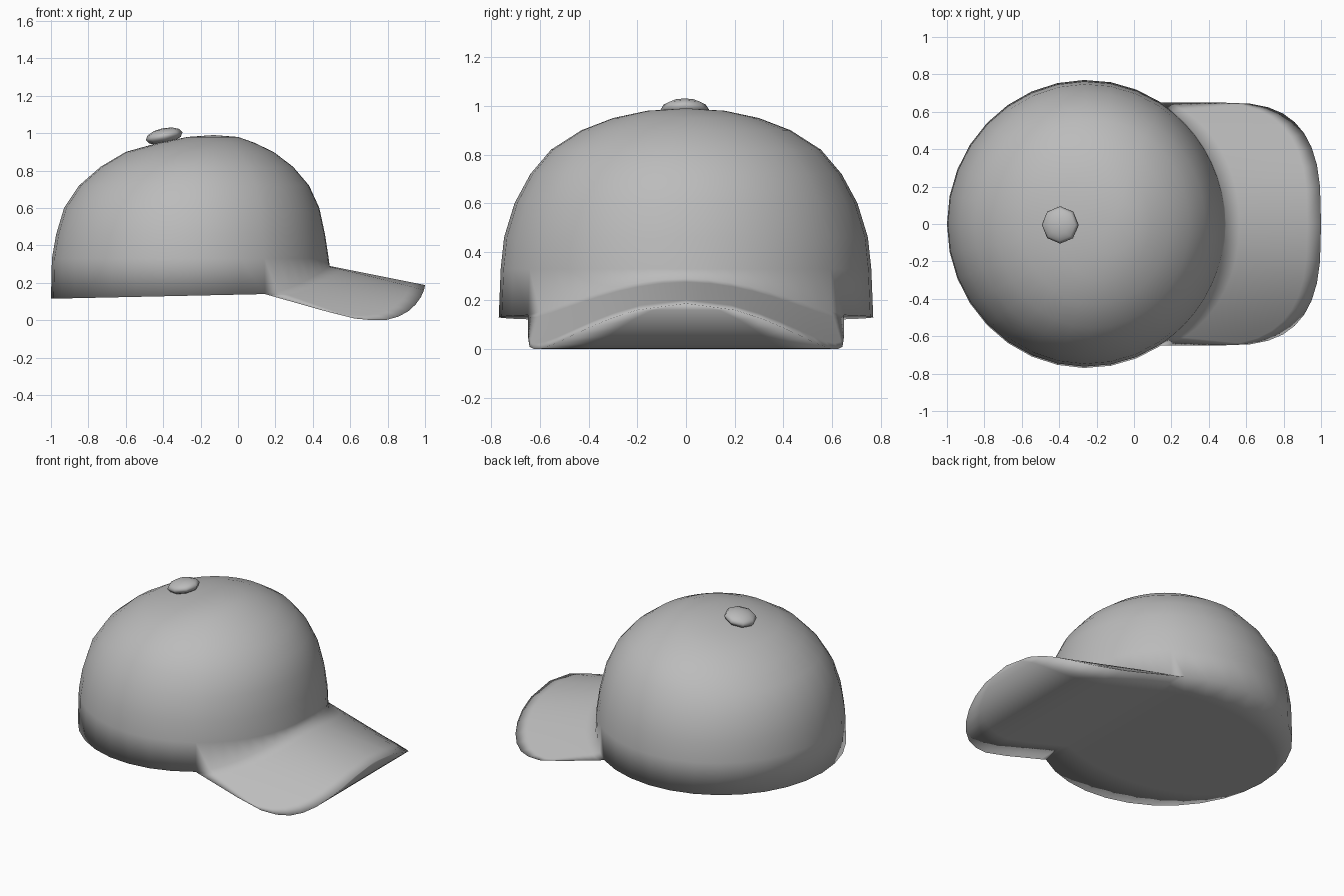
import bpy, bmesh
from math import sin, cos, asin, pi, radians

cube = bpy.data.objects.get("Cube")
if cube:
    bpy.data.objects.remove(cube)

grey = bpy.data.materials.new("plain grey cloth")
grey.use_nodes = True
GREY = (0.5, 0.5, 0.5, 1)
grey.diffuse_color = GREY
grey.node_tree.nodes["Principled BSDF"].inputs["Base Color"].default_value = GREY


def make_object(name, bm):
    mesh = bpy.data.meshes.new(name)
    for f in bm.faces:
        f.smooth = True
    bm.to_mesh(mesh)
    bm.free()
    mesh.materials.append(grey)
    obj = bpy.data.objects.new(name, mesh)
    bpy.context.collection.objects.link(obj)
    return obj


def add_grid(bm, rows):
    """Skin rows of points with quads, on both sides of the centre plane."""
    for side in (1, -1):
        grid = [[bm.verts.new((x, y * side, z)) for x, y, z in row] for row in rows]
        for a, b in zip(grid, grid[1:]):
            for i in range(len(a) - 1):
                quad = (a[i], a[i + 1], b[i + 1], b[i])
                bm.faces.new(quad if side > 0 else quad[::-1])


def bill_height(x, y):
    """Bill slopes down forwards and droops to both sides."""
    return max(0.0, 0.29 - 0.2 * (x - 0.49) - (0.52 + 0.2 * (x - 0.15)) * y * y)


# Crown levels: height, back x, front x, half width
BASE = (-1.0, 0.49, 0.77)
LEVELS = [
    (0.33, -0.995, 0.485, 0.762), (0.46, -0.972, 0.465, 0.748),
    (0.6, -0.93, 0.435, 0.705), (0.72, -0.85, 0.38, 0.64),
    (0.82, -0.735, 0.295, 0.555), (0.9, -0.6, 0.19, 0.43),
    (0.95, -0.42, 0.085, 0.3), (0.98, -0.27, 0.0, 0.16),
    (0.99, -0.13, -0.13, 0.0),
]
BILL_HALF = 0.65
BACK_STEPS, FRONT_STEPS, BILL_ROWS = 11, 9, 7

# Angles run from the back to the bill corner, then to the front
corner = asin(BILL_HALF / BASE[2])
angles = [pi + (corner - pi) * i / BACK_STEPS for i in range(BACK_STEPS)]
angles += [corner * (1 - i / FRONT_STEPS) for i in range(FRONT_STEPS + 1)]


def ring_point(a, back, front, half):
    return (back + front) / 2 + (front - back) / 2 * cos(a), half * sin(a)


rim = []
for i, a in enumerate(angles):
    x, y = ring_point(a, *BASE)
    z = bill_height(x, y) if i >= BACK_STEPS else 0.115 + 0.025 * (x + 1) / 1.15
    rim.append((x, y, z))

# Crown
bm = bmesh.new()
crown = [rim]
for z, *shape in LEVELS:
    crown.append([(*ring_point(a, *shape), z) for a in angles])
add_grid(bm, crown)

# Bill top, fanning from the crown rim to a rounded square edge
inner = rim[BACK_STEPS:]
outer = []
for i in range(FRONT_STEPS + 1):
    t = pi / 2 * (1 - i / FRONT_STEPS)
    outer.append((0.45 + 0.55 * max(cos(t), 0) ** (2 / 3), BILL_HALF * sin(t) ** (2 / 3)))
bill = []
for r in range(BILL_ROWS + 1):
    f = r / BILL_ROWS
    row = []
    for (x0, y0, _), (x1, y1) in zip(inner, outer):
        x, y = x0 + (x1 - x0) * f, y0 + (y1 - y0) * f
        row.append((x, y, bill_height(x, y)))
    bill.append(row)
add_grid(bm, bill[::-1])

# Underside, spanning straight across between the two lower edges
outline = rim[:BACK_STEPS] + [row[0] for row in bill] + bill[-1][1:]
add_grid(bm, [[(x, y * f, z) for x, y, z in outline] for f in (0, 0.33, 0.67, 1)])

bmesh.ops.remove_doubles(bm, verts=bm.verts, dist=0.0005)
bmesh.ops.dissolve_degenerate(bm, edges=bm.edges, dist=0.0005)
bmesh.ops.recalc_face_normals(bm, faces=bm.faces)
make_object("cap_crown_and_bill", bm)

# Top button
bm = bmesh.new()
bmesh.ops.create_uvsphere(bm, u_segments=8, v_segments=6, radius=1)
button = make_object("top_button", bm)
button.scale = (0.1, 0.1, 0.043)
button.rotation_euler = (0, radians(-12), 0)
button.location = (-0.395, -0.005, 0.984)
